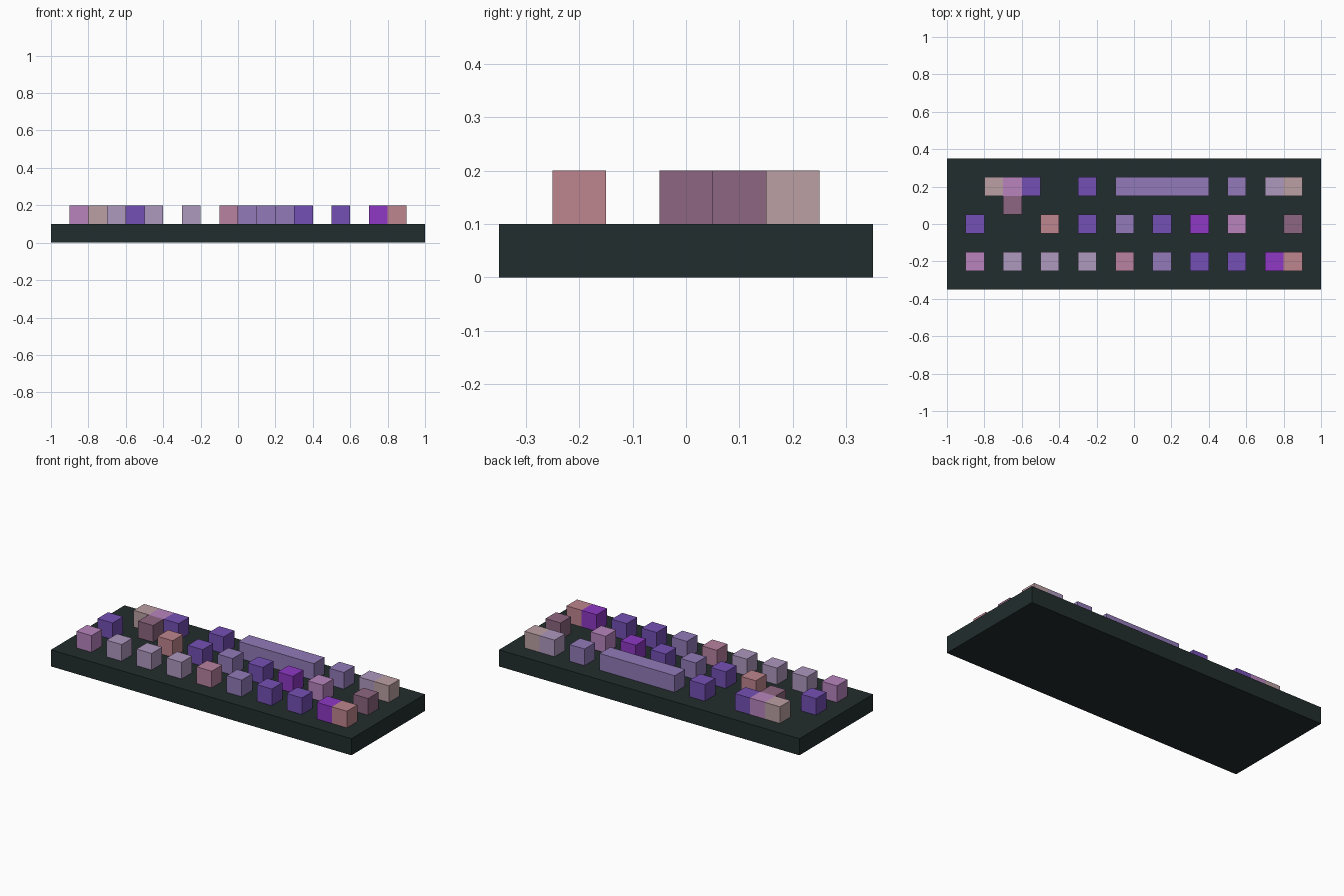
import bpy
import bmesh

if "Cube" in bpy.data.objects:
    bpy.data.objects.remove(bpy.data.objects["Cube"], do_unlink=True)


def linear(c):
    c /= 255
    return c / 12.92 if c <= 0.04045 else ((c + 0.055) / 1.055) ** 2.4


def material(name, rgb):
    m = bpy.data.materials.new(name)
    m.use_nodes = True
    col = (*[linear(c) for c in rgb], 1)
    m.diffuse_color = col
    bsdf = next(n for n in m.node_tree.nodes if n.type == 'BSDF_PRINCIPLED')
    bsdf.inputs["Base Color"].default_value = col
    return m


MATS = {n: material(n, rgb) for n, rgb in {
    "charcoal": (34, 45, 45),
    "pink": (184, 132, 190),
    "tan": (188, 160, 164),
    "lavender": (174, 152, 190),
    "violet": (117, 80, 181),
    "purple": (146, 122, 184),
    "rose": (184, 130, 160),
    "magenta": (142, 56, 196),
    "salmon": (190, 133, 142),
    "mauve": (141, 102, 129),
}.items()}


def box(name, centre, size, mat):
    """Axis-aligned flat-shaded block."""
    bm = bmesh.new()
    bmesh.ops.create_cube(bm, size=1)
    bmesh.ops.scale(bm, vec=size, verts=bm.verts)
    me = bpy.data.meshes.new(name)
    bm.to_mesh(me)
    bm.free()
    me.materials.append(MATS[mat])
    ob = bpy.data.objects.new(name, me)
    ob.location = centre
    bpy.context.collection.objects.link(ob)
    return ob


# Base slab
box("keyboard_base", (0, 0, 0.05), (2, 0.7, 0.1), "charcoal")

# Key rows: row name -> (y centre, [(x centre, colour)])
KEY = 0.1
ROWS = {
    "front": (-0.2, [(-0.85, "pink"), (-0.65, "lavender"), (-0.45, "lavender"),
                     (-0.25, "lavender"), (-0.05, "rose"), (0.15, "purple"),
                     (0.35, "violet"), (0.55, "violet"), (0.75, "magenta"),
                     (0.85, "salmon")]),
    "middle": (0.0, [(-0.85, "violet"), (-0.45, "salmon"), (-0.25, "violet"),
                     (-0.05, "purple"), (0.15, "violet"), (0.35, "magenta"),
                     (0.55, "pink"), (0.85, "mauve")]),
    "offset": (0.1, [(-0.65, "mauve")]),
    "back": (0.2, [(-0.75, "tan"), (-0.65, "pink"), (-0.55, "violet"),
                   (-0.25, "violet"), (0.55, "purple"), (0.75, "lavender"),
                   (0.85, "tan")]),
}
for row, (y, keys) in ROWS.items():
    for i, (x, colour) in enumerate(keys, 1):
        box(f"{row}_key_{i}", (x, y, 0.15), (KEY, KEY, KEY), colour)

# Long space key
box("space_key", (0.15, 0.2, 0.15), (0.5, KEY, KEY), "purple")
